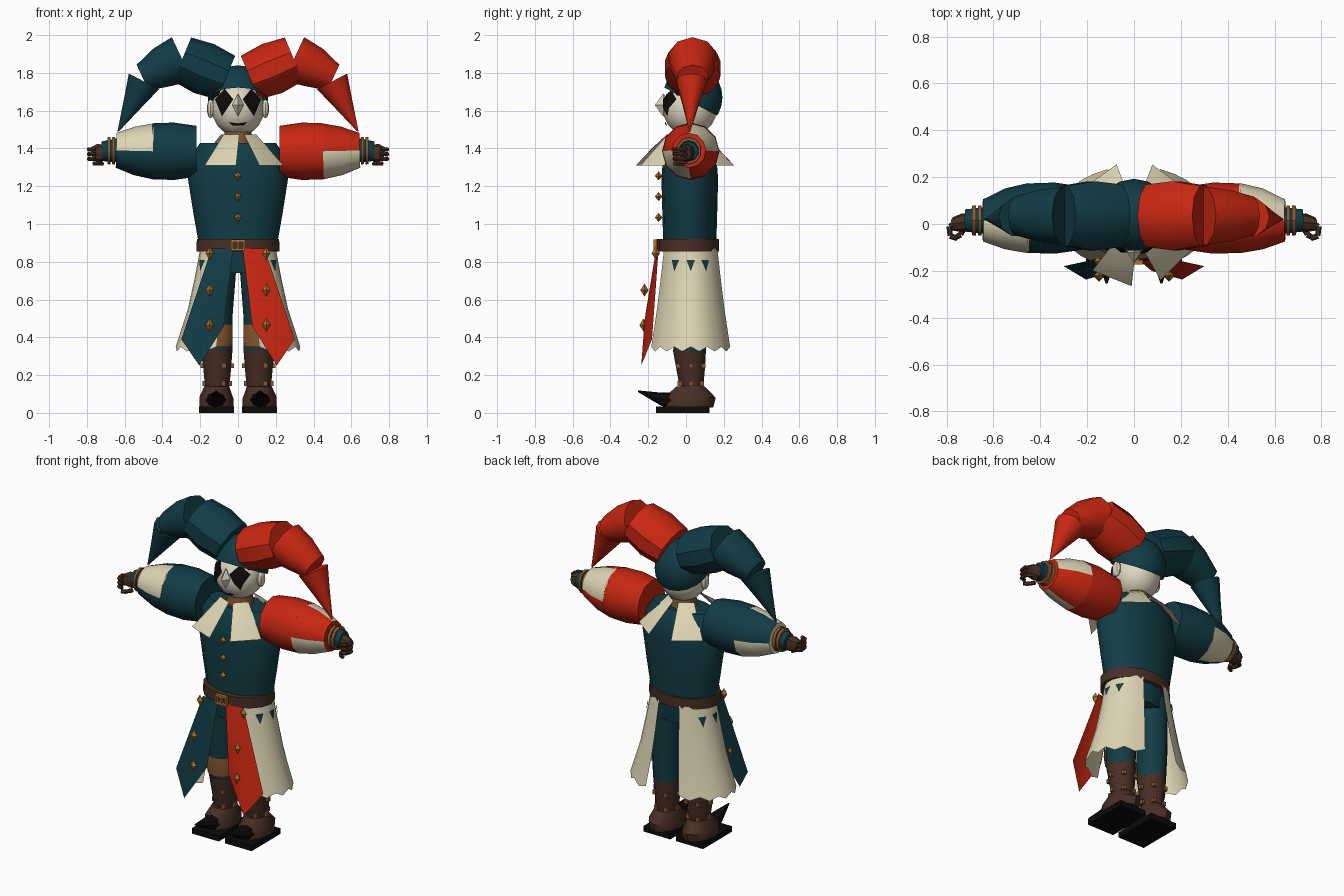
import bpy, bmesh
from math import sin, cos, pi, radians, sqrt
from mathutils import Vector, Matrix

cube = bpy.data.objects.get("Cube")
if cube:
    bpy.data.objects.remove(cube)


def material(name, rgb):
    m = bpy.data.materials.new(name)
    m.use_nodes = True
    m.diffuse_color = (*rgb, 1)
    m.node_tree.nodes["Principled BSDF"].inputs["Base Color"].default_value = (*rgb, 1)
    return m


TEAL = material("dark teal cloth", (.006, .045, .06))
RED = material("red cloth", (.58, .02, .006))
CREAM = material("cream cloth", (.74, .67, .46))
FACE = material("pale face", (.74, .68, .53))
BROWN = material("brown leather", (.065, .028, .018))
TAN = material("tan leather", (.25, .1, .03))
GOLD = material("gold metal", (.45, .18, .025))
BLACK = material("black", (.004, .003, .003))
SMOOTH = []


def finish(name, bm, *mats):
    bmesh.ops.recalc_face_normals(bm, faces=bm.faces)
    mesh = bpy.data.meshes.new(name)
    bm.to_mesh(mesh)
    bm.free()
    for m in mats:
        mesh.materials.append(m)
    ob = bpy.data.objects.new(name, mesh)
    bpy.context.collection.objects.link(ob)
    SMOOTH.append(ob)
    return ob


def loft(name, mat, rings, n=12, side=(0, 1, 0), s=1):
    """Tube through rings (x, y, z, radius, radius along side), all facing one way."""
    bm = bmesh.new()
    pts = [Vector((r[0] * s, r[1], r[2])) for r in rings]
    v = Vector(side)
    u = v.cross(pts[-1] - pts[0]).normalized()
    loops = [[bm.verts.new(p + u * r[3] * cos(a) + v * r[4] * sin(a))
              for a in (2 * pi * k / n for k in range(n))] for p, r in zip(pts, rings)]
    for a, b in zip(loops, loops[1:]):
        for k in range(n):
            bm.faces.new((a[k], a[(k + 1) % n], b[(k + 1) % n], b[k]))
    bm.faces.new(loops[0])
    bm.faces.new(loops[-1])
    return finish(name, bm, mat)


def shell(name, mat, cx, cy, rows, a0, a1, n, wave=0):
    """Open curved panel with rows (z, rx, ry); wave makes the last row ragged."""
    bm = bmesh.new()
    grid = []
    for i, (z, rx, ry) in enumerate(rows):
        row = []
        for k in range(n + 1):
            a = radians(a0 + (a1 - a0) * k / n)
            drop = wave * (k % 2) if i == len(rows) - 1 else 0
            row.append(bm.verts.new((cx + rx * cos(a), cy + ry * sin(a), z + drop)))
        grid.append(row)
    for a, b in zip(grid, grid[1:]):
        for k in range(n):
            bm.faces.new((a[k], a[k + 1], b[k + 1], b[k]))
    return finish(name, bm, mat)


def box(name, mat, centre, size):
    bm = bmesh.new()
    bmesh.ops.create_cube(bm, size=1, matrix=Matrix.Translation(centre) @ Matrix.Diagonal((*size, 1)))
    return finish(name, bm, mat)


def ball(name, mat, centre, size, seg=16, rings=10):
    bm = bmesh.new()
    bmesh.ops.create_uvsphere(bm, u_segments=seg, v_segments=rings, radius=1,
                              matrix=Matrix.Translation(centre) @ Matrix.Diagonal((*size, 1)))
    return finish(name, bm, mat)


def polygon(name, mat, pts, middle):
    """Folded sheet: a fan of triangles around a middle point."""
    bm = bmesh.new()
    c = bm.verts.new(middle)
    vs = [bm.verts.new(p) for p in pts]
    for k in range(len(vs)):
        bm.faces.new((c, vs[k], vs[(k + 1) % len(vs)]))
    return finish(name, bm, mat)


def stud(name, centre, w=.022, h=.035):
    ball(name, GOLD, centre, (w, w, h), 4, 2)


def face_plate(name, mat, outline):
    """Painted patch that hugs the front of the head."""
    def lift(x, z):
        return (x, .02 - .153 * sqrt(max(0, 1 - (x / .148) ** 2 - ((z - 1.61) / .153) ** 2)), z)
    pts = []
    for (x, z), (x2, z2) in zip(outline, outline[1:] + outline[:1]):
        pts += [lift(x, z), lift((x + x2) / 2, (z + z2) / 2)]
    n = len(outline)
    polygon(name, mat, pts, lift(sum(p[0] for p in outline) / n, sum(p[1] for p in outline) / n))


# Torso, neck and belt
loft("torso", TEAL, [(0, .02, .88, .205, .14), (0, .02, 1.05, .235, .145), (0, .02, 1.24, .265, .15),
                     (0, .02, 1.37, .24, .14), (0, .02, 1.43, .2, .1)], 16)
loft("hips", TEAL, [(0, .02, .74, .17, .12), (0, .02, .89, .19, .135)], 16)
loft("neck", TAN, [(0, .02, 1.4, .08, .08), (0, .02, 1.5, .07, .07)])
loft("belt", BROWN, [(0, .01, .855, .22, .165), (0, .01, .92, .218, .165)], 16)
for z in (.865, .912):
    box("buckle_bar", GOLD, (0, -.163, z), (.075, .02, .012))
for x in (-.032, 0, .032):
    box("buckle_post", GOLD, (x, -.163, .888), (.011, .02, .05))
for z in (1.035, 1.145, 1.255):
    stud("jacket_button", (0, -.145, z), .02, .024)

# Collar points
for deg in (-112, -45, 53, 126):
    turn = Matrix.Rotation(radians(deg), 3, 'Z')
    corners = [turn @ Vector(p) for p in ((.09, -.045, 1.475), (.25, -.09, 1.31), (.25, .09, 1.31), (.09, .045, 1.475))]
    polygon("collar_point", CREAM, corners, turn @ Vector((.19, 0, 1.405)))

# Head and face
ball("head", FACE, (0, .02, 1.61), (.138, .142, .145))
ball("nose", FACE, (0, -.12, 1.63), (.03, .045, .062), 4, 2)
face_plate("mouth", BLACK, [(-.05, 1.54), (0, 1.532), (.05, 1.54), (.03, 1.522), (-.03, 1.522)])
for s in (1, -1):
    ball("ear", FACE, (s * .145, .02, 1.61), (.02, .03, .05), 8, 6)
    face_plate("eye_patch", BLACK, [(s * .07, 1.715), (s * .025, 1.66), (s * .085, 1.57), (s * .122, 1.66)])

# Cap with two drooping horns
bm = bmesh.new()
bmesh.ops.create_uvsphere(bm, u_segments=16, v_segments=12, radius=1,
                          matrix=Matrix.Translation((0, .035, 1.67)) @ Matrix.Diagonal((.16, .158, .17, 1)))
bmesh.ops.bisect_plane(bm, geom=bm.verts[:] + bm.edges[:] + bm.faces[:], plane_co=(0, .03, 1.645),
                       plane_no=(0, .47, .88), clear_inner=True)
finish("cap", bm, TEAL)
for s, cloth in ((1, RED), (-1, TEAL)):
    loft("horn_base", cloth, [(.063, .035, 1.775, .125, .14), (.18, .035, 1.823, .14, .155),
                              (.296, .035, 1.872, .125, .135)], 10, s=s)
    loft("horn_middle", cloth, [(.296, .035, 1.873, .128, .13), (.4, .035, 1.83, .11, .115),
                                (.505, .035, 1.775, .075, .085)], 10, s=s)
    loft("horn_tip", cloth, [(.498, .03, 1.755, .09, .085), (.56, .025, 1.635, .05, .045),
                             (.635, .02, 1.49, .003, .003)], 10, s=s)

for s, cloth in ((1, RED), (-1, TEAL)):
    # Puffed sleeve, quartered forearm
    loft("upper_sleeve", cloth, [(.22, .025, 1.385, .135, .135), (.34, .025, 1.385, .152, .152),
                                 (.455, .025, 1.385, .148, .148)], 12, s=s)
    arm = loft("forearm_sleeve", cloth, [(.45, .025, 1.385, .148, .15), (.55, .022, 1.387, .128, .13),
                                         (.645, .015, 1.39, .092, .09)], 12, s=s)
    arm.data.materials.append(CREAM)
    for f in arm.data.polygons:
        quarter = (f.center.z > 1.387) == (f.center.y < .022)
        f.material_index = int(quarter != (s > 0))
    # Cuff, bands and hand
    loft("cuff", TEAL, [(.63, .015, 1.39, .065, .06), (.72, .015, 1.385, .052, .05)], 10, s=s)
    for x in (.65, .675):
        loft("cuff_band", TAN, [(x, .015, 1.388, .073, .068), (x + .016, .015, 1.388, .071, .066)], 10, s=s)
    loft("palm", BROWN, [(.7, .01, 1.385, .035, .035), (.735, .005, 1.375, .05, .04),
                         (.775, 0, 1.37, .035, .028)], 8, s=s)
    fingers = [[(.75, .01), (.788, -.01), (.785, -.05), (.755, -.062)]] * 3
    for k, path in enumerate(fingers + [[(.72, -.01), (.74, -.045), (.765, -.06)]]):
        z = (1.395, 1.37, 1.345, 1.32)[k]
        for (x, y), (x2, y2) in zip(path, path[1:]):
            loft("finger", BROWN, [(x, y, z, .013, .013), (x2, y2, z, .011, .011)], 6, (0, 0, 1), s)

    # Trouser leg and boot
    loft("trouser_leg", TEAL, [(.112, .02, .32, .082, .085), (.115, .02, .5, .085, .095),
                               (.1, .02, .82, .095, .11)], 12, s=s)
    shell("knee_guard", TAN, s * .112, .018, [(.47, .09, .1), (.4, .093, .102), (.35, .088, .094)],
          -155, -25, 8)
    loft("boot_shaft", BROWN, [(.11, .03, .12, .063, .06), (.11, .025, .22, .072, .074),
                               (.112, .018, .335, .083, .088)], 12, s=s)
    for z, r in ((.155, .068), (.25, .077)):
        for deg in (-60, 0, 60, 120, 180):
            a = radians(deg)
            box("boot_patch", TAN, (s * .11 + r * cos(a), .026 + r * sin(a), z), (.022, .022, .025))
    loft("shoe", BROWN, [(.115, .015, .03, .09, .13), (.115, .02, .08, .09, .137),
                         (.112, .025, .14, .066, .075)], 12, s=s)
    box("sole", BLACK, (s * .113, -.017, .017), (.185, .285, .034))
    loft("curled_toe", BLACK, [(.117, -.06, .065, .06, .045), (.117, -.13, .072, .045, .035),
                               (.117, -.255, .115, .004, .004)], 8, (0, 0, 1), s)

    # Side skirt with painted triangles
    mid = 0 if s > 0 else 180
    shell("side_skirt", CREAM, 0, .025, [(.87, .2, .15), (.72, .228, .168), (.55, .265, .19), (.35, .33, .222)],
          mid - 70, mid + 70, 12, -.025)
    for turn in (-30, 0, 28):
        bm = bmesh.new()
        for deg, z, grow in ((turn - 8, .81, 0), (turn + 8, .81, 0), (turn, .75, .011)):
            a = radians(mid + deg)
            bm.verts.new(((.217 + grow) * cos(a), .025 + (.163 + grow) * sin(a), z))
        bm.faces.new(bm.verts)
        finish("skirt_triangle", bm, TEAL)

    # Pointed front flap with studs
    polygon("front_flap", cloth, [(s * x, y, z) for x, y, z in (
        (.025, -.158, .87), (.14, -.145, .87), (.3, -.18, .39), (.205, -.237, .25), (.075, -.2, .46))],
        (s * .15, -.218, .5))
    for y, z in ((-.16, .845), (-.22, .65), (-.225, .465)):
        stud("flap_stud", (s * .15, y, z))

# Smooth rounded parts, keep creases
bpy.ops.object.select_all(action='DESELECT')
for ob in SMOOTH:
    ob.select_set(True)
bpy.context.view_layer.objects.active = SMOOTH[0]
bpy.ops.object.shade_smooth_by_angle(angle=radians(38))
